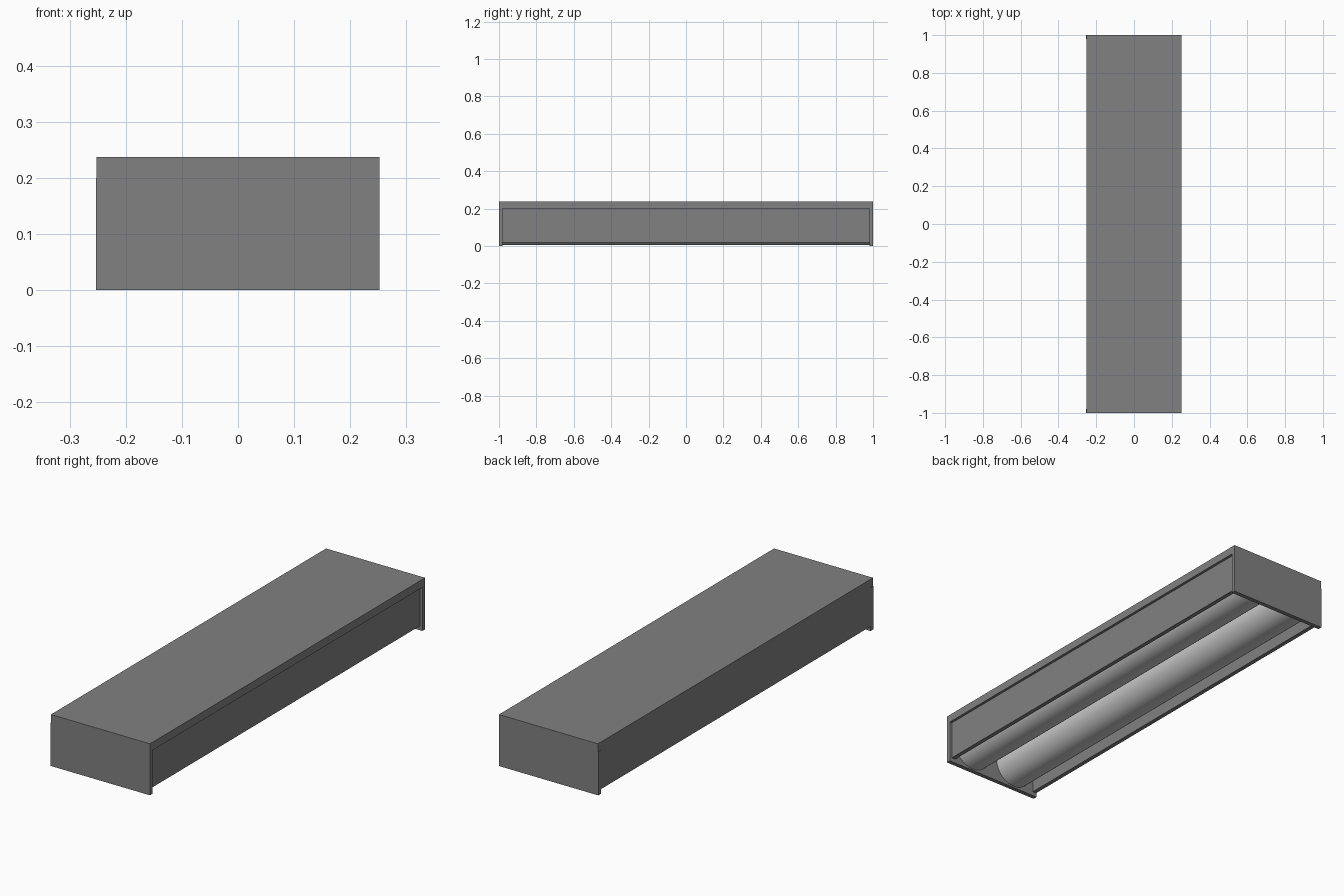
import bpy
import math

if "Cube" in bpy.data.objects:
    bpy.data.objects.remove(bpy.data.objects["Cube"])


def paint(name, value):
    mat = bpy.data.materials.new(name)
    mat.diffuse_color = (value, value, value, 1)
    mat.use_nodes = True
    mat.node_tree.nodes["Principled BSDF"].inputs["Base Color"].default_value = mat.diffuse_color
    return mat


HOUSING = paint("dark_grey_housing", 0.22)
LAMP = paint("white_lamp", 0.9)


def box(name, x0, x1, y0, y1, z0, z1):
    bpy.ops.mesh.primitive_cube_add(
        size=1, location=((x0 + x1) / 2, (y0 + y1) / 2, (z0 + z1) / 2))
    ob = bpy.context.object
    ob.name = name
    ob.scale = (x1 - x0, y1 - y0, z1 - z0)
    bpy.ops.object.transform_apply(location=False, rotation=False, scale=True)
    ob.data.materials.append(HOUSING)
    return ob


W = 0.252      # half width
CAP = 0.98     # inner face of the end caps

# Top housing slab
box("top_housing", -W, W, -1, 1, 0.2, 0.237)

# End caps, a hair wider on the left
box("front_end_cap", -0.2535, W, -1, -CAP, 0, 0.2)
box("back_end_cap", -0.2535, W, CAP, 1, 0, 0.2)

# Side panels: right one recessed, left one flush with the housing
box("right_side_panel", 0.22, 0.24, -CAP, CAP, 0.02, 0.2)
box("left_side_panel", -W, -0.232, -CAP, CAP, 0.02, 0.2)

# Two long lamp tubes between the caps
for name, x in (("left_tube", -0.12), ("right_tube", 0.12)):
    bpy.ops.mesh.primitive_cylinder_add(
        vertices=48, radius=0.098, depth=2 * CAP,
        location=(x, 0, 0.105), rotation=(math.pi / 2, 0, 0))
    bpy.context.object.name = name
    bpy.context.object.data.materials.append(LAMP)
    bpy.ops.object.shade_smooth_by_angle()
